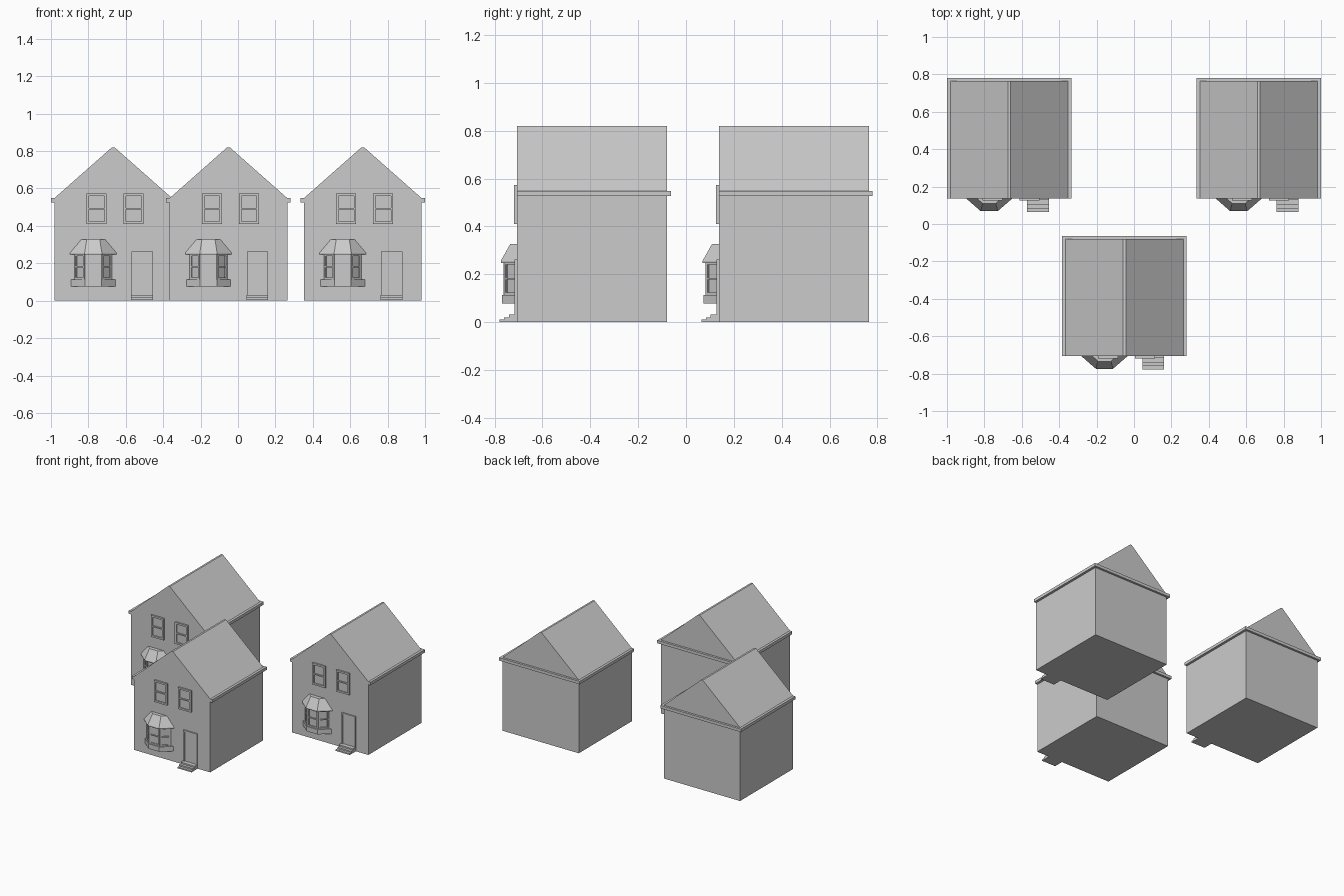
import bpy, bmesh, math
from mathutils import Matrix, Vector

if "Cube" in bpy.data.objects:
    bpy.data.objects.remove(bpy.data.objects["Cube"])

parts = []


def add_object(name, bm):
    bmesh.ops.recalc_face_normals(bm, faces=bm.faces)
    mesh = bpy.data.meshes.new(name)
    bm.to_mesh(mesh)
    bm.free()
    ob = bpy.data.objects.new(name, mesh)
    bpy.context.collection.objects.link(ob)
    parts.append(ob)
    return ob


def loft(bm, low, high):
    """Closed solid between two matching loops of points."""
    a = [bm.verts.new(p) for p in low]
    b = [bm.verts.new(p) for p in high]
    n = len(a)
    bm.faces.new(a)
    bm.faces.new(b)
    for i in range(n):
        bm.faces.new((a[i], a[(i + 1) % n], b[(i + 1) % n], b[i]))


def box(bm, x0, x1, y0, y1, z0, z1, frame=Matrix()):
    size = Matrix.Diagonal((x1 - x0, y1 - y0, z1 - z0, 1))
    mid = Matrix.Translation(((x0 + x1) / 2, (y0 + y1) / 2, (z0 + z1) / 2))
    bmesh.ops.create_cube(bm, size=1, matrix=frame @ mid @ size)


def bay_loop(cx, wall, front, depth, z):
    return [(cx - wall, 0, z), (cx - front, -depth, z),
            (cx + front, -depth, z), (cx + wall, 0, z)]


def bay_part(name, cx, *sections):
    bm = bmesh.new()
    for low, high in zip(sections, sections[1:]):
        loft(bm, bay_loop(cx, *low), bay_loop(cx, *high))
    return add_object(name, bm)


def sash_window(name, p, q, z0, z1, depth, border, pane=True):
    """Framed two-pane window on the vertical plane from p to q, outside at local -y."""
    p, q = Vector((*p, 0)), Vector((*q, 0))
    d = q - p
    w, mid = d.length, (z0 + z1) / 2
    f = Matrix.Translation(p) @ Matrix.Rotation(math.atan2(d.y, d.x), 4, 'Z')
    bm = bmesh.new()
    for x in (0, w - border):
        box(bm, x, x + border, -depth, 0, z0, z1, f)
    for z, t in ((z0, border), (mid - border / 3, border * 0.67), (z1 - border, border)):
        box(bm, border, w - border, -depth, 0, z, z + t, f)
    if pane:
        box(bm, border, w - border, -depth * 0.3, 0, z0 + border, z1 - border, f)
    add_object(name, bm)


# House body with gabled roof, extruded front to back
DEPTH = 0.627
profile = [(-0.315, 0), (0.315, 0), (0.315, 0.548), (0.007, 0.82), (-0.007, 0.82), (-0.315, 0.548)]
bm = bmesh.new()
loft(bm, [(x, 0, z) for x, z in profile], [(x, DEPTH, z) for x, z in profile])
add_object("house_body", bm)

# Gutter along both sides and the back
bm = bmesh.new()
u = [(-0.333, 0), (-0.333, DEPTH + 0.016), (0.333, DEPTH + 0.016), (0.333, 0),
     (0.315, 0), (0.315, DEPTH), (-0.315, DEPTH), (-0.315, 0)]
loft(bm, [(x, y, 0.526) for x, y in u], [(x, y, 0.548) for x, y in u])
add_object("gutter", bm)

# Upper windows
for side, x in (("left", -0.142), ("right", 0.056)):
    sash_window("upper_window_" + side, (x, 0), (x + 0.107, 0), 0.41, 0.572, 0.012, 0.013)

# Bay window: base, glazed core, frames and hipped roof
BX = -0.107
bay_part("bay_base", BX, (0.118, 0.045, 0.063, 0.077), (0.118, 0.045, 0.063, 0.113))
bay_part("bay_core", BX, (0.09, 0.041, 0.048, 0.113), (0.09, 0.041, 0.048, 0.25))
corners = [(x, y) for x, y, z in bay_loop(BX, 0.098, 0.044, 0.052, 0)]
for i, side in enumerate(("left", "front", "right")):
    sash_window("bay_window_" + side, corners[i], corners[i + 1], 0.113, 0.25, 0.004, 0.01, False)
    # jambs linking the frame to the core
    sash_window("bay_jamb_" + side, *[(x * 0.96 + BX * 0.04, y * 0.9) for x, y in corners[i:i + 2]],
                0.113, 0.25, 0.005, 0.01, False)
bay_part("bay_roof", BX, (0.124, 0.046, 0.068, 0.248), (0.124, 0.046, 0.068, 0.256),
         (0.064, 0.035, 0.028, 0.327))

# Door with surround
bm = bmesh.new()
for x in (0.098, 0.202):
    box(bm, x, x + 0.01, -0.01, 0, 0.01, 0.262)
box(bm, 0.108, 0.202, -0.01, 0, 0.252, 0.262)
add_object("door_frame", bm)
bm = bmesh.new()
box(bm, 0.108, 0.202, -0.003, 0, 0.03, 0.252)
add_object("door", bm)

# Doorsteps
bm = bmesh.new()
steps = [(0, 0), (-0.073, 0), (-0.073, 0.01), (-0.054, 0.01), (-0.054, 0.02),
         (-0.034, 0.02), (-0.034, 0.031), (0, 0.031)]
loft(bm, [(0.096, y, z) for y, z in steps], [(0.212, y, z) for y, z in steps])
add_object("doorsteps", bm)

# Place three identical houses
spots = [(-0.667, 0.137), (-0.051, -0.706), (0.667, 0.137)]
for ob in parts:
    for x, y in spots[1:]:
        twin = ob.copy()
        twin.location = (x, y, 0)
        bpy.context.collection.objects.link(twin)
    ob.location = (*spots[0], 0)
